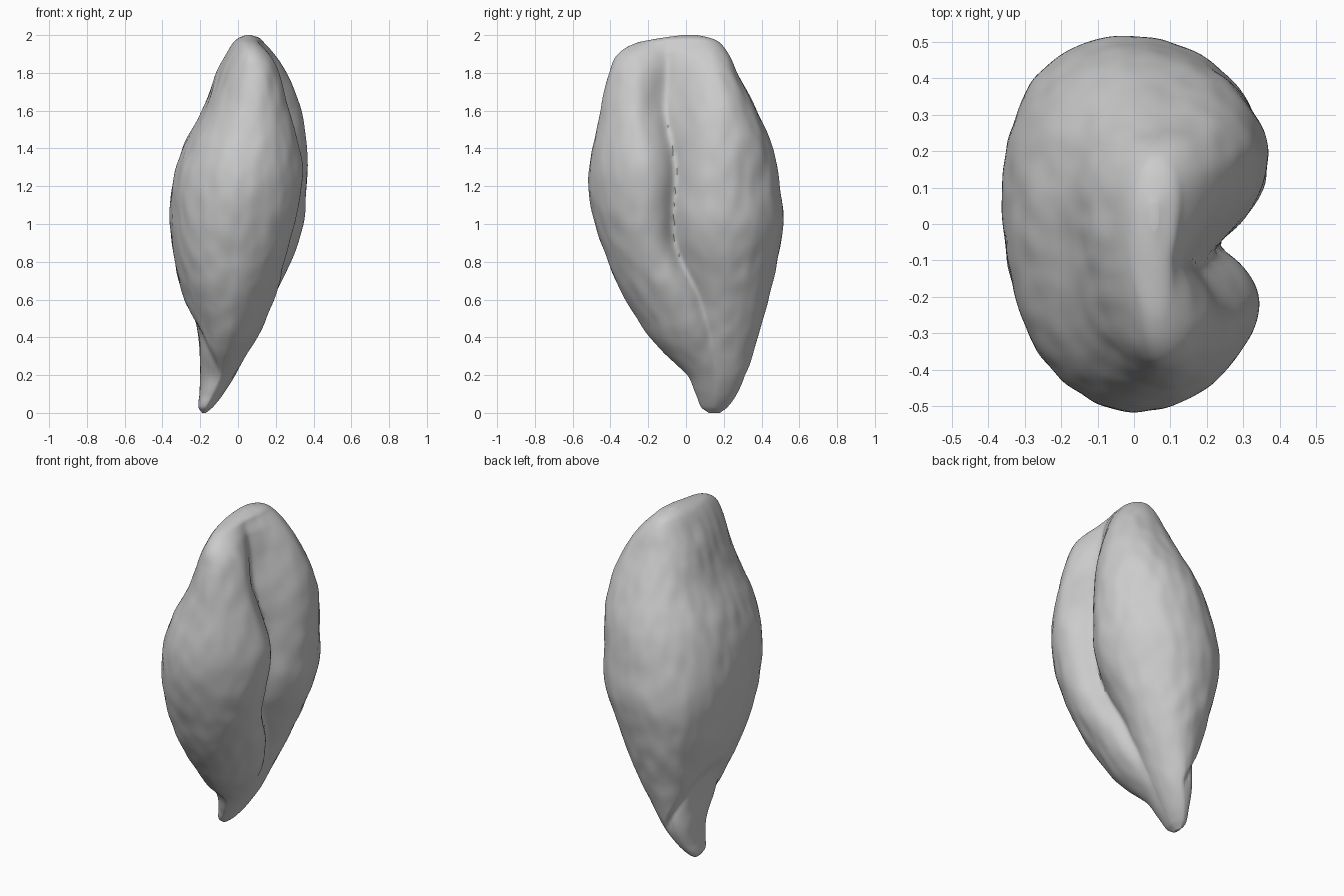
import bpy
import bmesh
import math
from mathutils import Vector, noise

default_cube = bpy.data.objects.get("Cube")
if default_cube:
    bpy.data.objects.remove(default_cube, do_unlink=True)

SEGMENTS = 220
RINGS = 150

# Outline by height: z, x min, x max, y min, y max
OUTLINE = [
    (0.0, -0.19, -0.17, 0.12, 0.18),
    (0.03, -0.21, -0.13, 0.08, 0.22),
    (0.1, -0.205, -0.07, 0.05, 0.27),
    (0.2, -0.205, 0.0, 0.0, 0.32),
    (0.4, -0.23, 0.12, -0.19, 0.38),
    (0.6, -0.29, 0.21, -0.32, 0.44),
    (0.8, -0.345, 0.28, -0.415, 0.48),
    (1.0, -0.37, 0.335, -0.48, 0.515),
    (1.2, -0.36, 0.36, -0.515, 0.495),
    (1.4, -0.305, 0.36, -0.5, 0.46),
    (1.6, -0.205, 0.33, -0.45, 0.375),
    (1.8, -0.125, 0.27, -0.405, 0.275),
    (1.9, -0.07, 0.21, -0.36, 0.23),
    (1.96, -0.03, 0.15, -0.26, 0.18),
    (1.985, 0.0, 0.12, -0.13, 0.13),
    (2.0, 0.04, 0.07, -0.02, 0.06),
]

# Crease by height: z, y position, depth
CREASE = [
    (0.0, 0.14, 0.0),
    (0.3, 0.14, 0.03),
    (0.6, 0.07, 0.08),
    (0.9, -0.06, 0.13),
    (1.3, -0.06, 0.14),
    (1.6, -0.11, 0.13),
    (1.8, -0.1, 0.1),
    (1.92, -0.1, 0.05),
    (2.0, -0.1, 0.0),
]


def slope(table, i, column):
    """Average slope of a table column around row i."""
    low = table[max(i - 1, 0)]
    high = table[min(i + 1, len(table) - 1)]
    return (high[column] - low[column]) / (high[0] - low[0])


def sample(table, z):
    """Smoothly interpolate every column of a table at height z."""
    i = 0
    while i < len(table) - 2 and z > table[i + 1][0]:
        i += 1
    a, b = table[i], table[i + 1]
    span = b[0] - a[0]
    t = min(max((z - a[0]) / span, 0), 1)
    ease = t * t * (3 - 2 * t)
    start = t * (1 - t) ** 2 * span
    end = t * t * (t - 1) * span
    return [a[c] + (b[c] - a[c]) * ease
            + slope(table, i, c) * start + slope(table, i + 1, c) * end
            for c in range(1, len(a))]


def rounded(value, power):
    return math.copysign(abs(value) ** (2 / power), value)


def ramp(z, low, high):
    """Rise from 0 to 1 between two heights."""
    t = min(max((z - low) / (high - low), 0), 1)
    return t * t * (3 - 2 * t)


def kernel_point(angle, z):
    x_min, x_max, y_min, y_max = sample(OUTLINE, z)
    crease_y, depth = sample(CREASE, z)
    mid_x, mid_y = (x_min + x_max) / 2, (y_min + y_max) / 2
    half_x, half_y = (x_max - x_min) / 2, (y_max - y_min) / 2
    cos, sin = math.cos(angle), math.sin(angle)
    tip = ramp(z, 1.2, 1.8)

    # Full back, tapered lobes on the creased side, slimmer towards the front
    power = 2.4 - 0.3 * ramp(z, 0.7, 1.3)
    if cos > 0:
        power = 1.6 + 0.5 * min(z, 1) + 0.3 * tip
        half_x += 0.36 * depth
    half_x *= 1 + (0.07 + 0.13 * tip) * (sin - 0.4)
    x = mid_x + half_x * rounded(cos, power)
    y = mid_y + half_y * rounded(sin, power)

    # Lengthwise crease: a slit that opens into a broad valley at the tip
    if cos > 0:
        offset = y - crease_y
        valley_width, slit_width = (0.2, 0.07) if offset > 0 else (0.13, 0.05)
        valley = (0.4 + 0.6 * tip) * math.exp(-(offset / valley_width) ** 2)
        slit = (1 - 0.6 * tip) * math.exp(-math.hypot(offset, 0.015) / slit_width)
        x -= depth * (valley + slit) * math.sqrt(cos)

    # Sunken germ under an arched lip
    below = 0.44 - 1.8 * (x + 0.2) - z
    if cos < 0.3 and below > 0:
        sink = min(below / 0.04, 1) * math.exp(-below / 0.14)
        sink *= min((0.3 - cos) / 0.5, 1) * 0.15
        x += (mid_x - x) * sink
        y += (mid_y - y) * sink

    # Soft lumps and wrinkles
    lump = noise.noise(Vector((x * 5, y * 5, z * 4)))
    wrinkle = noise.noise(Vector((x * 14, y * 14, z * 8)))
    swell = (lump * 0.006 + wrinkle * 0.006) * min(half_x / 0.2, 1)
    return Vector((x + cos * swell, y + sin * swell, z))


# Kernel skin lofted from rings
bm = bmesh.new()
rings = []
for r in range(RINGS + 1):
    height = 1 - math.cos(math.pi * r / RINGS)
    rings.append([bm.verts.new(kernel_point(math.tau * s / SEGMENTS, height))
                  for s in range(SEGMENTS)])
for lower, upper in zip(rings, rings[1:]):
    for s in range(SEGMENTS):
        n = (s + 1) % SEGMENTS
        bm.faces.new((lower[s], lower[n], upper[n], upper[s]))
bm.faces.new(rings[0][::-1])
bm.faces.new(rings[-1])
bmesh.ops.recalc_face_normals(bm, faces=bm.faces)

mesh = bpy.data.meshes.new("grain_kernel")
bm.to_mesh(mesh)
bm.free()
kernel = bpy.data.objects.new("grain_kernel", mesh)
bpy.context.collection.objects.link(kernel)

# Plain grey husk
husk = bpy.data.materials.new("husk_grey")
husk.use_nodes = True
grey = (0.6, 0.6, 0.6, 1)
husk.diffuse_color = grey
husk.node_tree.nodes["Principled BSDF"].inputs["Base Color"].default_value = grey
mesh.materials.append(husk)

# Gentle relaxing and smooth shading
relax = kernel.modifiers.new("relax", "SMOOTH")
relax.factor = 0.5
relax.iterations = 3
bpy.context.view_layer.objects.active = kernel
kernel.select_set(True)
bpy.ops.object.shade_smooth_by_angle(angle=math.radians(60))
